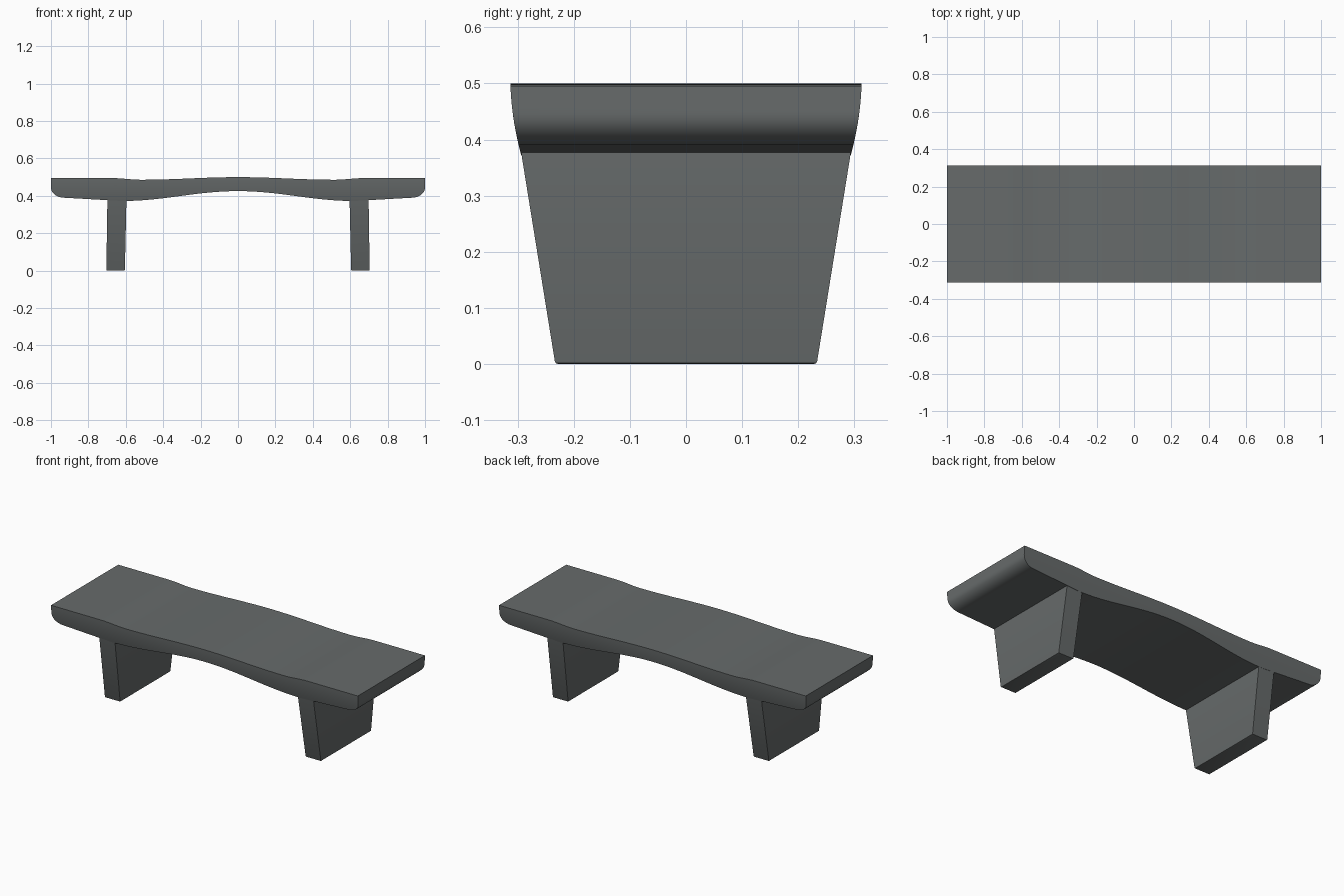
import bpy, bmesh, math

if "Cube" in bpy.data.objects:
    bpy.data.objects.remove(bpy.data.objects["Cube"])

stone = bpy.data.materials.new("dark_grey_stone")
stone.diffuse_color = (0.135, 0.147, 0.147, 1)
stone.use_nodes = True
stone.node_tree.nodes["Principled BSDF"].inputs["Base Color"].default_value = stone.diffuse_color


def finish(name, bm, angle=30):
    bmesh.ops.recalc_face_normals(bm, faces=bm.faces)
    mesh = bpy.data.meshes.new(name)
    bm.to_mesh(mesh)
    bm.free()
    mesh.materials.append(stone)
    obj = bpy.data.objects.new(name, mesh)
    bpy.context.collection.objects.link(obj)
    bpy.ops.object.select_all(action='DESELECT')
    bpy.context.view_layer.objects.active = obj
    obj.select_set(True)
    bpy.ops.object.shade_smooth_by_angle(angle=math.radians(angle))
    return obj


def ease(t):
    t = max(0.0, min(1.0, t))
    return t * t * (3 - 2 * t)


def top_z(x):
    # gentle hump in the middle, shallow dips, flat ends
    if x < 0.52:
        return 0.493 + 0.007 * math.cos(math.pi * x / 0.52)
    return 0.486 + 0.009 * ease((x - 0.52) / 0.15)


def bottom_z(x):
    # arch between the legs, rising overhang, rounded tip
    if x < 0.62:
        return 0.399 + 0.0265 * math.cos(math.pi * x / 0.62)
    if x < 0.93:
        return 0.3725 + 0.0175 * (x - 0.62) / 0.31
    t = min(1.0, (x - 0.93) / 0.07)
    return 0.39 + 0.055 * (1 - math.sqrt(1 - t * t))


def half_depth(z):
    d = 0.5 - z
    return 0.313 - 0.03 * d - 0.95 * d * d


# Seat: lofted slab with curved, undercut long sides
half_xs = [i * 0.031 for i in range(1, 31)]
half_xs += [0.93 + 0.07 * math.sin(math.pi / 2 * i / 8) for i in range(1, 9)]
xs = [-x for x in reversed(half_xs)] + [0.0] + half_xs
layers = 8
bm = bmesh.new()
rings = []
for x in xs:
    zt, zb = top_z(abs(x)), bottom_z(abs(x))
    zs = [zt + (zb - zt) * i / layers for i in range(layers + 1)]
    pts = [(x, half_depth(z), z) for z in zs]
    pts += [(x, -half_depth(z), z) for z in reversed(zs)]
    rings.append([bm.verts.new(p) for p in pts])
n = len(rings[0])
for a, b in zip(rings, rings[1:]):
    for i in range(n):
        j = (i + 1) % n
        bm.faces.new((a[i], a[j], b[j], b[i]))
bm.faces.new(rings[0])
bm.faces.new(rings[-1])
finish("seat", bm)


# Legs: tapered slabs leaning very slightly outward at the foot
def leg(name, side):
    bm = bmesh.new()
    loops = []
    for z, x0, x1, y in ((0, 0.605, 0.704, 0.233), (0.4, 0.596, 0.698, 0.2975)):
        loops.append([bm.verts.new((side * px, py, z)) for px, py in
                      ((x0, -y), (x1, -y), (x1, y), (x0, y))])
    low, high = loops
    for i in range(4):
        j = (i + 1) % 4
        bm.faces.new((low[i], low[j], high[j], high[i]))
    foot = bm.faces.new(low)
    bm.faces.new(high)
    bmesh.ops.bevel(bm, geom=list(foot.edges), offset=0.005, segments=2,
                    affect='EDGES', profile=0.5)
    finish(name, bm)


leg("left_leg", -1)
leg("right_leg", 1)
